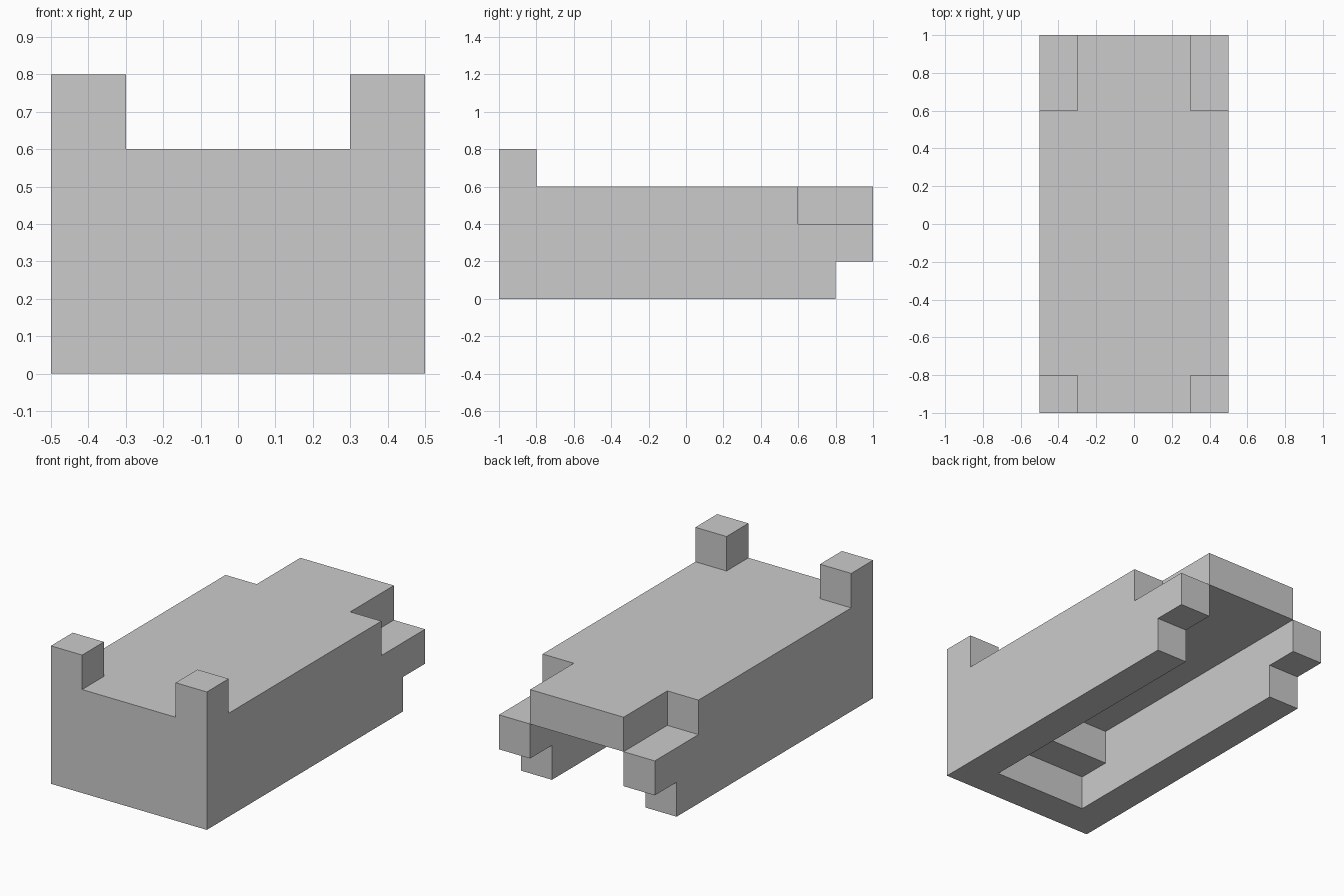
import bpy, bmesh
from math import radians

if "Cube" in bpy.data.objects:
    bpy.data.objects.remove(bpy.data.objects["Cube"])


def extrude(name, profile, spans):
    """Extrude a (y, z) side profile across one or more x spans."""
    bm = bmesh.new()
    for x0, x1 in spans:
        a = [bm.verts.new((x0, y, z)) for y, z in profile]
        b = [bm.verts.new((x1, y, z)) for y, z in profile]
        bm.faces.new(a)
        bm.faces.new(b[::-1])
        for i in range(len(a)):
            j = (i + 1) % len(a)
            bm.faces.new((a[j], a[i], b[i], b[j]))
    bmesh.ops.recalc_face_normals(bm, faces=bm.faces)
    mesh = bpy.data.meshes.new(name)
    bm.to_mesh(mesh)
    bm.free()
    obj = bpy.data.objects.new(name, mesh)
    bpy.context.collection.objects.link(obj)
    return obj


def rect(y0, y1, z0, z1):
    return [(y0, z0), (y1, z0), (y1, z1), (y0, z1)]


def cut(target, cutter):
    cutter.hide_render = True
    mod = target.modifiers.new(cutter.name, 'BOOLEAN')
    mod.operation = 'DIFFERENCE'
    mod.solver = 'EXACT'
    mod.object = cutter
    bpy.context.view_layer.objects.active = target
    bpy.ops.object.modifier_apply(modifier=mod.name)
    bpy.data.objects.remove(cutter)


# Body: side profile with raised front and undercut back
body = extrude("body", [(-1, 0), (0.8, 0), (0.8, 0.2), (1, 0.2), (1, 0.6),
                        (-0.8, 0.6), (-0.8, 0.8), (-1, 0.8)], [(-0.5, 0.5)])

# Gap between the two front posts
cut(body, extrude("post_gap", rect(-2, -0.5, 0.6, 2), [(-0.3, 0.3)]))

# Stepped channel underneath, open at the back
cut(body, extrude("channel", [(-0.8, -1), (2, -1), (2, 0.4), (-0.6, 0.4),
                              (-0.6, 0.2), (-0.8, 0.2)], [(-0.3, 0.3)]))

# Notches in the upper back corners
cut(body, extrude("corner_notches", rect(0.6, 2, 0.4, 2), [(-2, -0.3), (0.3, 2)]))

# Merge leftover coplanar faces
bm = bmesh.new()
bm.from_mesh(body.data)
bmesh.ops.dissolve_limit(bm, angle_limit=radians(1), verts=bm.verts, edges=bm.edges)
bm.to_mesh(body.data)
bm.free()
